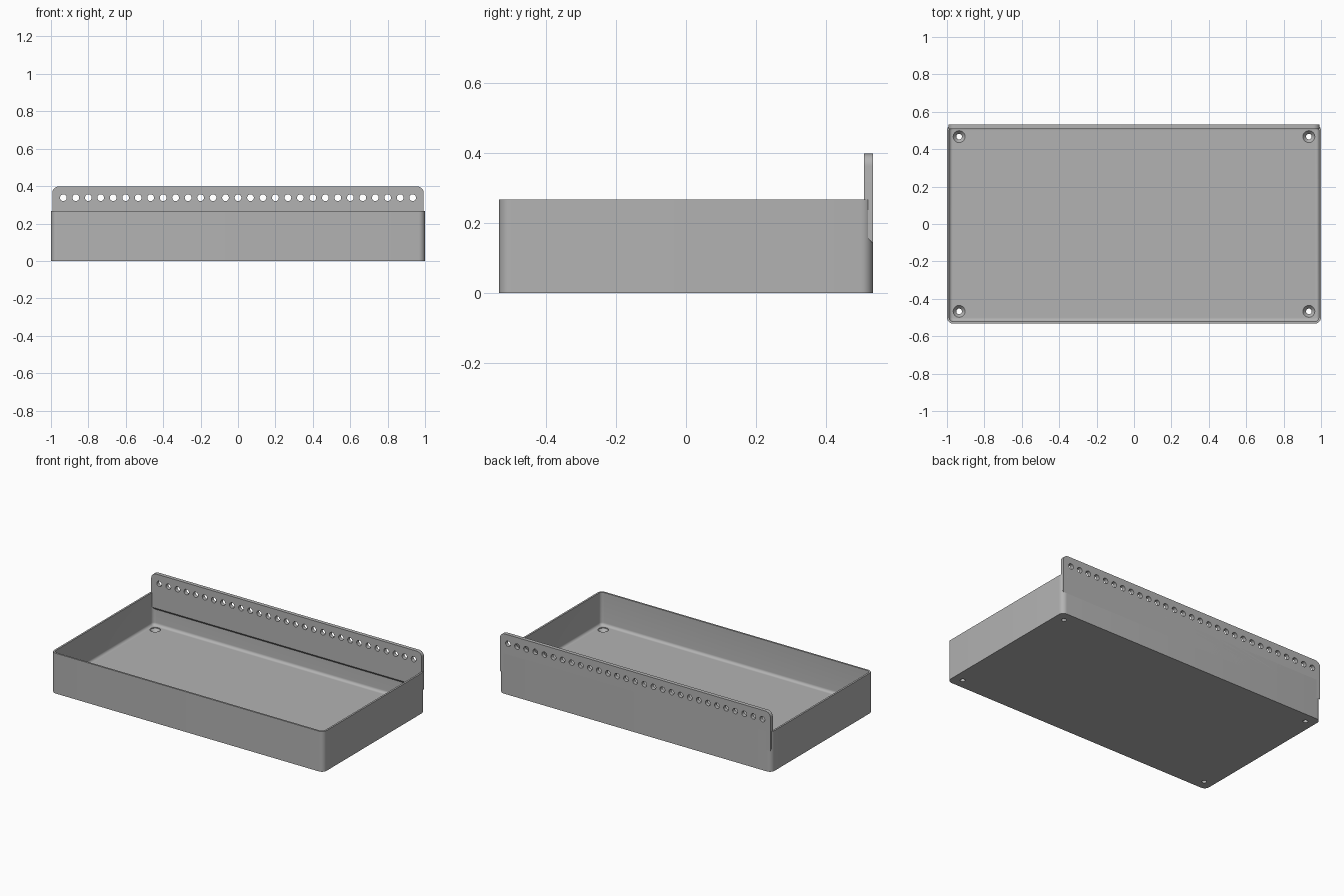
import bpy, bmesh
from math import sin, cos, pi, radians

HX, HY = 1.0, 0.533          # tray half sizes
TRAY_TOP, FLOOR = 0.267, 0.05
WALL, CORNER, FILLET = 0.012, 0.034, 0.018
PLATE_X, PLATE_TOP, PLATE_FRONT = 0.993, 0.398, 0.508

cube = bpy.data.objects.get("Cube")
if cube:
    bpy.data.objects.remove(cube, do_unlink=True)

grey = bpy.data.materials.new("plain grey")
grey.use_nodes = True
colour = (0.45, 0.45, 0.45, 1)
grey.diffuse_color = colour
grey.node_tree.nodes["Principled BSDF"].inputs["Base Color"].default_value = colour


def add_loft(bm, rings):
    """Skin a stack of equal point loops and cap both ends."""
    loops = [[bm.verts.new(p) for p in ring] for ring in rings]
    n = len(loops[0])
    for a, b in zip(loops, loops[1:]):
        for i in range(n):
            j = (i + 1) % n
            bm.faces.new((a[i], a[j], b[j], b[i]))
    bm.faces.new(loops[0][::-1])
    bm.faces.new(loops[-1])


def make_object(name, lofts):
    bm = bmesh.new()
    for rings in lofts:
        add_loft(bm, rings)
    bmesh.ops.recalc_face_normals(bm, faces=bm.faces)
    mesh = bpy.data.meshes.new(name)
    bm.to_mesh(mesh)
    bm.free()
    mesh.materials.append(grey)
    obj = bpy.data.objects.new(name, mesh)
    bpy.context.collection.objects.link(obj)
    return obj


def arc(cx, cy, r, start, end, steps=8):
    angles = [radians(start + (end - start) * i / steps) for i in range(steps + 1)]
    return [(cx + r * cos(a), cy + r * sin(a)) for a in angles]


def rounded_ring(inset, z):
    """Rounded rectangle following the tray outline at a given inset."""
    r = max(CORNER - inset, 0.002)
    x, y = HX - inset - r, HY - inset - r
    pts = (arc(x, y, r, 0, 90) + arc(-x, y, r, 90, 180)
           + arc(-x, -y, r, 180, 270) + arc(x, -y, r, 270, 360))
    return [(px, py, z) for px, py in pts]


def circle(x, y, r):
    return arc(x, y, r, 0, 345, 23)


def cut(obj, cutter):
    cutter.hide_render = True
    mod = obj.modifiers.new("holes", 'BOOLEAN')
    mod.operation = 'DIFFERENCE'
    mod.solver = 'EXACT'
    mod.object = cutter
    bpy.context.view_layer.objects.active = obj
    bpy.ops.object.modifier_apply(modifier=mod.name)
    bpy.data.objects.remove(cutter, do_unlink=True)


def smooth(obj):
    bpy.ops.object.select_all(action='DESELECT')
    obj.select_set(True)
    bpy.context.view_layer.objects.active = obj
    bpy.ops.object.shade_smooth_by_angle(angle=radians(30))


# Tray: outer wall, rim, inner wall, filleted floor edge
profile = [(0, 0), (0, TRAY_TOP), (WALL, TRAY_TOP)]
for i in range(7):
    a = i / 6 * pi / 2
    profile.append((WALL + FILLET * (1 - cos(a)), FLOOR + FILLET * (1 - sin(a))))
tray = make_object("tray", [[rounded_ring(inset, z) for inset, z in profile]])

# Countersunk screw holes in the four floor corners
screw_profile = [(0.015, -0.02), (0.015, 0.025), (0.032, FLOOR - 0.005), (0.032, FLOOR + 0.02)]
screws = [[[(x, y, z) for x, y in circle(sx * 0.935, sy * 0.467, r)]
           for r, z in screw_profile] for sx in (-1, 1) for sy in (-1, 1)]
cut(tray, make_object("screw_cutter", screws))
smooth(tray)

# Rear plate: rounded top corners, underside sloping down to the back
R = 0.035


def plate_ring(y, bottom):
    top = (arc(PLATE_X - R, PLATE_TOP - R, R, 0, 90)
           + arc(R - PLATE_X, PLATE_TOP - R, R, 90, 180))
    return [(x, y, z) for x, z in top + [(-PLATE_X, bottom), (PLATE_X, bottom)]]


plate = make_object("rear_plate", [[plate_ring(PLATE_FRONT, 0.17), plate_ring(HY, 0.142)]])

# Row of round holes through the plate
COUNT, SPAN = 29, 0.934
row = [[[(x, y, z) for x, z in circle(SPAN * (2 * i / (COUNT - 1) - 1), 0.338, 0.018)]
        for y in (PLATE_FRONT - 0.05, HY + 0.05)] for i in range(COUNT)]
cut(plate, make_object("row_cutter", row))
smooth(plate)
